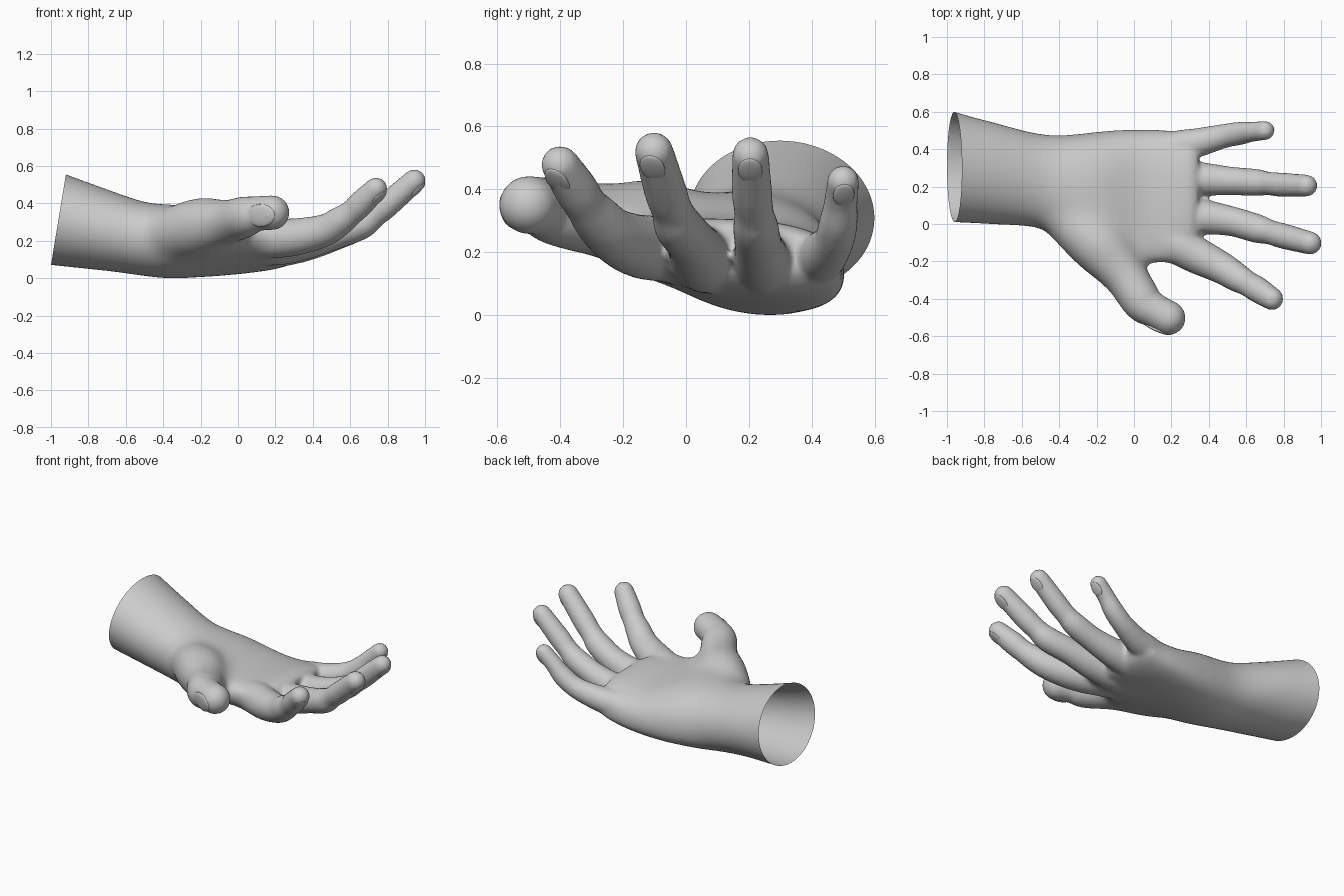
import bpy, bmesh, math
from mathutils import Vector

if "Cube" in bpy.data.objects:
    bpy.data.objects.remove(bpy.data.objects["Cube"])

bm = bmesh.new()


def loft(rings):
    """Skin a list of equal-length point rings and cap both ends."""
    vs = [[bm.verts.new(p) for p in ring] for ring in rings]
    n = len(vs[0])
    for a, b in zip(vs, vs[1:]):
        for i in range(n):
            j = (i + 1) % n
            bm.faces.new((a[i], a[j], b[j], b[i]))
    bm.faces.new(vs[0][::-1])
    bm.faces.new(vs[-1])


def spline(keys, steps=6):
    """Catmull-Rom interpolation of key tuples of any length."""
    out = []
    for i in range(len(keys) - 1):
        p0, p1, p2 = keys[max(i - 1, 0)], keys[i], keys[i + 1]
        p3 = keys[min(i + 2, len(keys) - 1)]
        for s in range(steps):
            t = s / steps
            out.append([0.5 * (2 * b + (c - a) * t + (2 * a - 5 * b + 4 * c - d) * t * t
                               + (3 * b - a - 3 * c + d) * t ** 3)
                        for a, b, c, d in zip(p0, p1, p2, p3)])
    out.append(list(keys[-1]))
    return out


def digit(keys, n=24):
    """Round tapering tube through (x, y, z, radius) keys with a domed tip."""
    pts = spline(keys)
    tip = Vector(pts[-1][:3])
    d = (tip - Vector(pts[-2][:3])).normalized()
    r = pts[-1][3]
    for k in range(1, 7):
        a = math.radians(k * 14)
        pts.append(list(tip + d * r * math.sin(a)) + [r * math.cos(a)])
    rings = []
    for i, p in enumerate(pts):
        t = (Vector(pts[min(i + 1, len(pts) - 1)][:3]) - Vector(pts[max(i - 1, 0)][:3])).normalized()
        u = t.cross(Vector((0, 0, 1))).normalized()
        v = u.cross(t)
        rings.append([Vector(p[:3]) + (u * math.cos(a) + v * math.sin(a)) * p[3]
                      for a in (2 * math.pi * j / n for j in range(n))])
    loft(rings)


# forearm and palm: x, y min, y max, z min, z max, tilt, squareness
arm = [(-1.10, 0.015, 0.645, 0.081, 0.625, 0, 2),
       (-0.92, 0.008, 0.588, 0.062, 0.555, 0, 2),
       (-0.70, -0.005, 0.530, 0.038, 0.475, 0, 2),
       (-0.48, -0.030, 0.482, 0.006, 0.405, 0.06, 2.1),
       (-0.35, -0.10, 0.480, -0.002, 0.395, 0.15, 2.2),
       (-0.15, -0.19, 0.502, 0.013, 0.380, 0.2, 2.4),
       (0.05, -0.21, 0.511, 0.032, 0.335, 0.18, 2.5),
       (0.20, -0.205, 0.500, 0.055, 0.315, 0.15, 2.5),
       (0.30, -0.19, 0.490, 0.085, 0.305, 0.12, 2.3),
       (0.345, -0.14, 0.460, 0.13, 0.280, 0.10, 2)]
rings = []
for x, y0, y1, z0, z1, k, e in spline(arm):
    cy, ry, cz, h = (y0 + y1) / 2, (y1 - y0) / 2, (z0 + z1) / 2, (z1 - z0) / 2
    rz = math.sqrt(max(h * h - (k * ry) ** 2, 0.0004))
    cup = 0.03 * math.exp(-((x - 0.02) / 0.18) ** 2)
    ring = []
    for j in range(48):
        c, s = math.cos(j * math.pi / 24), math.sin(j * math.pi / 24)
        dy = ry * math.copysign(abs(c) ** (2 / e), c)
        dz = (h if s > 0 else rz) * math.copysign(abs(s) ** (2 / e), s) - cup * max(s, 0) ** 2
        ring.append((x, cy + dy, cz + dz - k * dy * (1 - 0.7 * max(s, 0))))
    rings.append(ring)
loft(rings)

# thumb and four fingers
digits = {
    "thumb": [(-0.38, 0.06, 0.23, 0.14), (-0.20, -0.10, 0.275, 0.160), (-0.05, -0.27, 0.302, 0.122),
              (0.045, -0.415, 0.33, 0.108), (0.105, -0.46, 0.345, 0.094), (0.183, -0.502, 0.35, 0.093)],
    "index": [(0, -0.03, 0.19, 0.09), (0.2, -0.10, 0.21, 0.104), (0.34, -0.17, 0.225, 0.098),
              (0.47, -0.235, 0.258, 0.086), (0.55, -0.285, 0.308, 0.078), (0.61, -0.32, 0.352, 0.068),
              (0.66, -0.35, 0.40, 0.070), (0.738, -0.40, 0.478, 0.061)],
    "middle": [(0, 0.10, 0.15, 0.09), (0.2, 0.065, 0.17, 0.104), (0.36, 0.04, 0.194, 0.095),
               (0.52, 0.015, 0.234, 0.080), (0.66, -0.025, 0.284, 0.077), (0.73, -0.045, 0.335, 0.066),
               (0.80, -0.065, 0.393, 0.068), (0.942, -0.102, 0.520, 0.062)],
    "ring": [(0, 0.25, 0.13, 0.085), (0.2, 0.245, 0.155, 0.098), (0.36, 0.24, 0.18, 0.090),
             (0.52, 0.23, 0.224, 0.076), (0.65, 0.222, 0.278, 0.073), (0.72, 0.216, 0.328, 0.063),
             (0.79, 0.21, 0.388, 0.065), (0.922, 0.205, 0.508, 0.059)],
    "little": [(0, 0.38, 0.15, 0.08), (0.2, 0.41, 0.17, 0.086), (0.34, 0.435, 0.19, 0.078),
               (0.48, 0.47, 0.235, 0.065), (0.57, 0.485, 0.295, 0.062), (0.63, 0.493, 0.36, 0.054),
               (0.70, 0.500, 0.425, 0.052)],
}
for keys in digits.values():
    digit(keys)
# flesh between the thumb and the index knuckle
digit([(-0.25, 0.0, 0.20, 0.12), (-0.10, -0.13, 0.23, 0.11), (0.02, -0.15, 0.235, 0.085)])

# fuse everything into one soft skin
mesh = bpy.data.meshes.new("hand")
bmesh.ops.recalc_face_normals(bm, faces=bm.faces)
bm.to_mesh(mesh)
bm.free()
hand = bpy.data.objects.new("hand", mesh)
bpy.context.collection.objects.link(hand)
bpy.context.view_layer.objects.active = hand
hand.select_set(True)
fuse = hand.modifiers.new("fuse", 'REMESH')
fuse.mode = 'VOXEL'
fuse.voxel_size = 0.012
bpy.ops.object.modifier_apply(modifier="fuse")

# light smoothing everywhere, strong smoothing over the palm and thumb root
group = hand.vertex_groups.new(name="palm")
for v in hand.data.vertices:
    w = min(1, max(0, (0.25 - v.co.x) / 0.2)) * min(1, max(0, (v.co.y + 0.36) / 0.15)) \
        * min(1, max(0, (v.co.x + 0.75) / 0.2))
    if w > 0:
        group.add([v.index], w, 'REPLACE')
for name, rounds, vg in (("palm_soften", 150, "palm"), ("soften", 8, "")):
    m = hand.modifiers.new(name, 'SMOOTH')
    m.factor, m.iterations, m.vertex_group = 0.5, rounds, vg
    bpy.ops.object.modifier_apply(modifier=name)

# slice the forearm open along its slanted end
bm = bmesh.new()
bm.from_mesh(hand.data)
bmesh.ops.bisect_plane(bm, geom=bm.verts[:] + bm.edges[:] + bm.faces[:],
                       plane_co=(-1, 0.3, 0.07), plane_no=(-0.485, 0, 0.08), clear_outer=True)
for f in bm.faces:
    f.smooth = True
bm.to_mesh(hand.data)
bm.free()

# nails: flattened domes set into the back of each tip
for name, keys in digits.items():
    a, b = Vector(keys[-2][:3]), Vector(keys[-1][:3])
    r = keys[-1][3]
    d = (b - a).normalized()
    back = Vector((0.2, -1, -0.1)) if name == "thumb" else Vector((0, 0, -1))
    back = (back - d * back.dot(d)).normalized()
    side = d.cross(back)
    nb = bmesh.new()
    bmesh.ops.create_uvsphere(nb, u_segments=20, v_segments=12, radius=1)
    for v in nb.verts:
        p = v.co.copy()
        v.co = b + d * (p.x - 0.35) * r * 0.9 + side * p.y * r * 0.66 + back * r * (0.84 - 0.06 * p.x + p.z * 0.17)
    bmesh.ops.recalc_face_normals(nb, faces=nb.faces)
    for f in nb.faces:
        f.smooth = True
    nm = bpy.data.meshes.new(name + "_nail")
    nb.to_mesh(nm)
    nb.free()
    bpy.context.collection.objects.link(bpy.data.objects.new(name + "_nail", nm))
